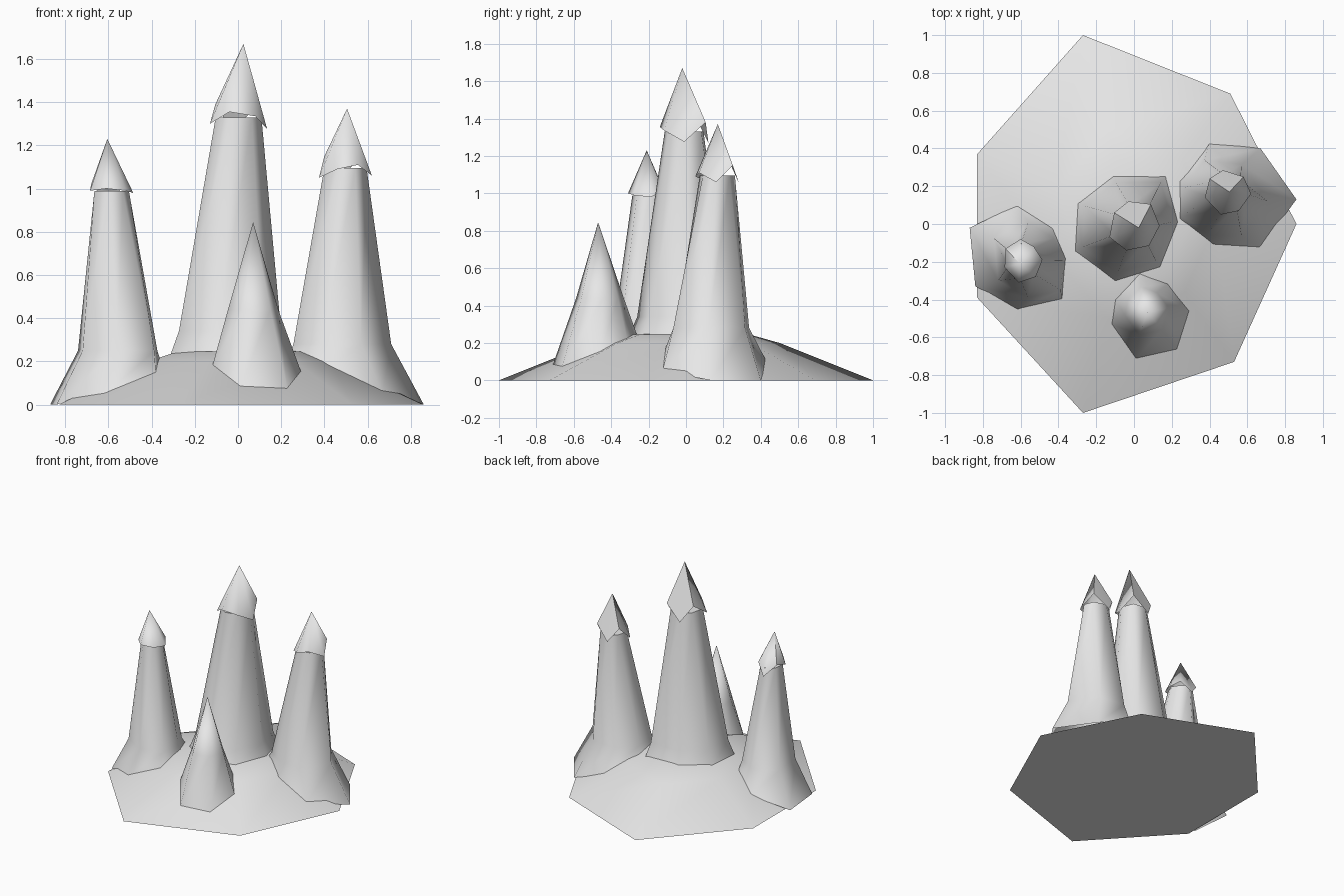
import bpy, bmesh, math
from mathutils import Vector
from mathutils.bvhtree import BVHTree

cube = bpy.data.objects.get("Cube")
if cube:
    bpy.data.objects.remove(cube, do_unlink=True)

stone = bpy.data.materials.new("pale_grey_stone")
stone.use_nodes = True
colour = (0.8, 0.8, 0.8, 1)
stone.diffuse_color = colour
stone.node_tree.nodes["Principled BSDF"].inputs["Base Color"].default_value = colour


def loft(name, rings, tip=None, close_top=False, close_bottom=False):
    """Skin a stack of rings (lists of points), optionally ending in a tip."""
    bm = bmesh.new()
    loops = [[bm.verts.new(p) for p in ring] for ring in rings]
    n = len(loops[0])
    for low, high in zip(loops, loops[1:]):
        for i in range(n):
            j = (i + 1) % n
            bm.faces.new((low[i], low[j], high[j], high[i]))
    if tip:
        top = bm.verts.new(tip)
        for i in range(n):
            bm.faces.new((loops[-1][i], loops[-1][(i + 1) % n], top))
    if close_top:
        bm.faces.new(loops[-1])
    if close_bottom:
        bm.faces.new(loops[0][::-1])
    for f in bm.faces:
        f.smooth = True
    bm.normal_update()
    tree = BVHTree.FromBMesh(bm)
    mesh = bpy.data.meshes.new(name)
    bm.to_mesh(mesh)
    bm.free()
    mesh.materials.append(stone)
    mesh.set_sharp_from_angle(angle=math.radians(75))
    obj = bpy.data.objects.new(name, mesh)
    bpy.context.collection.objects.link(obj)
    return tree


def scaled(points, s, centre, z):
    """Shrink a plan outline about its middle and move it to a new centre."""
    mx = (min(p[0] for p in points) + max(p[0] for p in points)) / 2
    my = (min(p[1] for p in points) + max(p[1] for p in points)) / 2
    return [(centre[0] + (p[0] - mx) * s, centre[1] + (p[1] - my) * s, z) for p in points]


# Low seven-sided mound
outline = [(.86, 0), (.51, .69), (-.27, 1), (-.83, .37), (-.83, -.39), (-.27, -1), (.53, -.73)]
mound_rings = [[(x * s, y * s, z) for x, y in outline] for s, z in ((1, 0), (.5, .2), (.34, .245))]
mound = loft("mound", mound_rings, tip=(0, 0, .265), close_bottom=True)


def grounded(points, sink=.01):
    """Drop a plan outline onto the mound."""
    ring = []
    for x, y in points:
        hit = mound.ray_cast(Vector((x, y, 2)), Vector((0, 0, -1)))[0]
        ring.append((x, y, max(0, hit.z - sink) if hit else 0))
    return ring


def spire(name, foot, mid_scale, mid_centre, mid_z, brim, tip):
    """Flared shaft with a jagged pointed cap; both outlines run the same way round."""
    top_z = sum(p[2] for p in brim) / len(brim)
    centre = ((min(p[0] for p in brim) + max(p[0] for p in brim)) / 2,
              (min(p[1] for p in brim) + max(p[1] for p in brim)) / 2)
    top = scaled(brim, .8, centre, top_z)
    loft(name + "_shaft", [grounded(foot), scaled(foot, mid_scale, mid_centre, mid_z), top],
         close_top=True)
    loft(name + "_cap", [brim], tip=tip)


# Three capped spires, outlines counter-clockwise from the right-hand point
spire("centre_spire",
      [(.235, .01), (.17, .255), (-.11, .255), (-.30, .11), (-.315, -.145), (-.10, -.305), (.14, -.23)],
      .86, (-.037, -.02), .34,
      [(.135, -.01, 1.275), (.09, .105, 1.38), (-.03, .12, 1.27), (-.105, .06, 1.39),
       (-.13, -.07, 1.30), (-.04, -.14, 1.355), (.08, -.115, 1.335)],
      (.025, -.02, 1.67))
spire("left_spire",
      [(.86, .13), (.67, .40), (.40, .43), (.24, .23), (.24, .025), (.42, -.11), (.67, -.125)],
      .73, (.483, .135), .28,
      [(.62, .16, 1.06), (.58, .25, 1.15), (.47, .285, 1.05), (.40, .24, 1.15),
       (.375, .14, 1.05), (.46, .05, 1.09), (.555, .07, 1.11)],
      (.505, .17, 1.37))
spire("right_spire",
      [(-.36, -.18), (-.43, -.02), (-.62, .10), (-.87, -.02), (-.84, -.33), (-.62, -.455), (-.38, -.40)],
      .72, (-.557, -.19), .25,
      [(-.485, -.19, .98), (-.53, -.12, 1.01), (-.60, -.08, .93), (-.68, -.13, 1.02),
       (-.685, -.23, .99), (-.61, -.31, 1.0), (-.52, -.28, .99)],
      (-.605, -.21, 1.23))

# Small uncapped spike at the front
spike_foot = [(.295, -.46), (.18, -.315), (.03, -.26), (-.10, -.40), (-.12, -.53), (.01, -.715), (.23, -.665)]
loft("front_spike", [grounded(spike_foot), scaled(spike_foot, .56, (.07, -.46), .44)],
     tip=(.07, -.47, .845))
